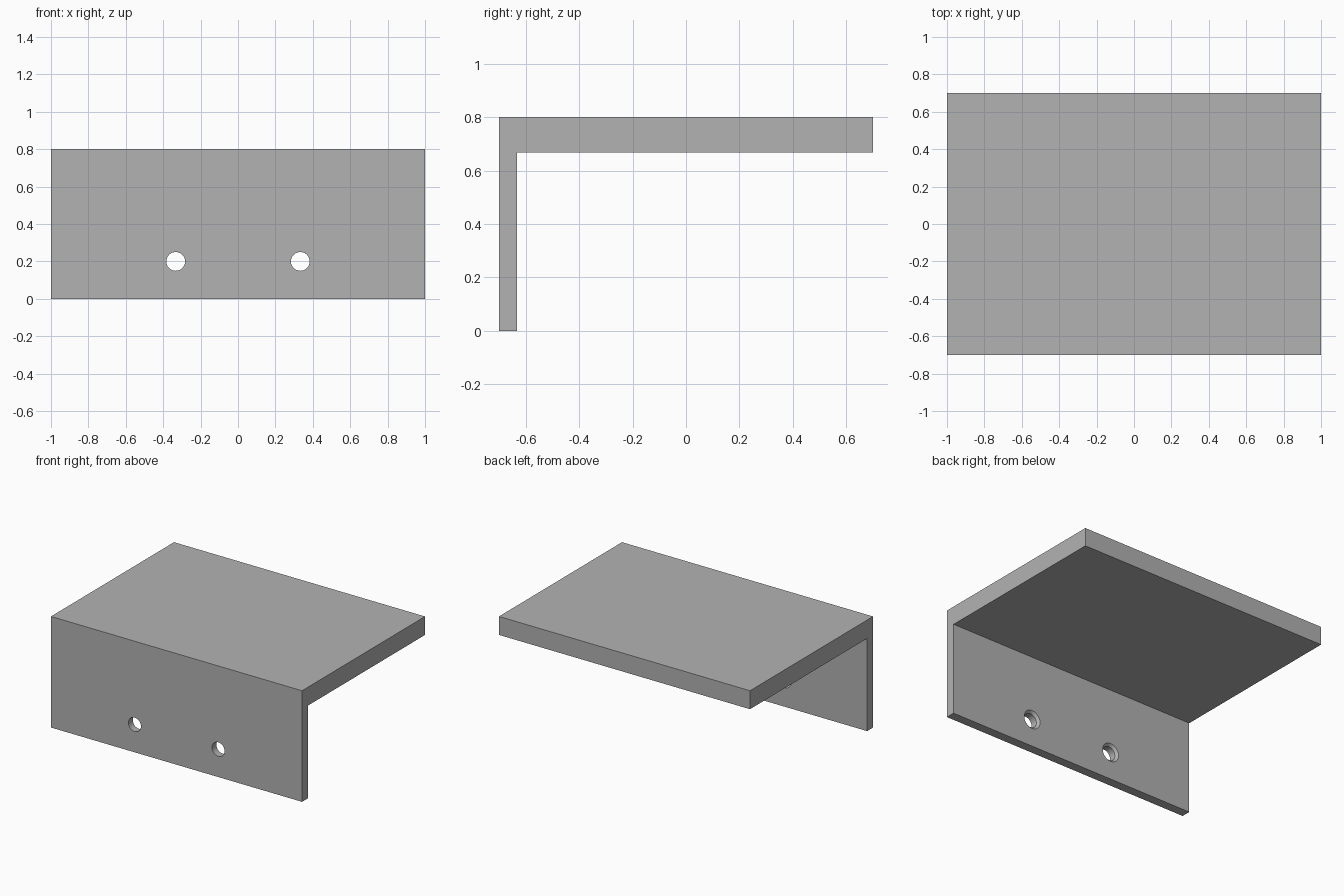
import bpy, bmesh, math

cube = bpy.data.objects.get("Cube")
if cube:
    bpy.data.objects.remove(cube, do_unlink=True)

WIDTH, HEIGHT, HALF_DEPTH = 2.0, 0.8, 0.7
SHELF, LEG = 0.133, 0.067          # thicknesses
HOLE_X, HOLE_Z = 0.333, 0.2
HOLE_R, SINK_R = 0.05, 0.067

grey = bpy.data.materials.new("light grey")
grey.use_nodes = True
colour = (0.448, 0.448, 0.448, 1)
grey.diffuse_color = colour
grey.node_tree.nodes["Principled BSDF"].inputs["Base Color"].default_value = colour


def add_object(name, bm):
    bmesh.ops.recalc_face_normals(bm, faces=bm.faces)
    mesh = bpy.data.meshes.new(name)
    bm.to_mesh(mesh)
    bm.free()
    mesh.materials.append(grey)
    obj = bpy.data.objects.new(name, mesh)
    bpy.context.collection.objects.link(obj)
    return obj


# Bracket: L-shaped side profile extruded across the width
front, back = -HALF_DEPTH, HALF_DEPTH
under = HEIGHT - SHELF
profile = [(front, 0), (front + LEG, 0), (front + LEG, under),
           (back, under), (back, HEIGHT), (front, HEIGHT)]
bm = bmesh.new()
face = bm.faces.new([bm.verts.new((-WIDTH / 2, y, z)) for y, z in profile])
ext = bmesh.ops.extrude_face_region(bm, geom=[face])
moved = [v for v in ext["geom"] if isinstance(v, bmesh.types.BMVert)]
bmesh.ops.translate(bm, verts=moved, vec=(WIDTH, 0, 0))
bracket = add_object("shelf_bracket", bm)


# Screw hole cutter: straight bore that flares at the inner side of the leg
def hole_cutter(name, x, sides=48):
    inner = front + LEG
    flare = SINK_R - HOLE_R
    rings = [(front - 0.1, HOLE_R), (inner - flare, HOLE_R),
             (inner, SINK_R), (inner + 0.05, SINK_R)]
    bm = bmesh.new()
    loops = []
    for y, r in rings:
        angles = [2 * math.pi * i / sides for i in range(sides)]
        loops.append([bm.verts.new((x + r * math.cos(a), y, HOLE_Z + r * math.sin(a)))
                      for a in angles])
    for a, b in zip(loops, loops[1:]):
        for i in range(sides):
            j = (i + 1) % sides
            bm.faces.new((a[i], a[j], b[j], b[i]))
    bm.faces.new(loops[0])
    bm.faces.new(loops[-1])
    cutter = add_object(name, bm)
    cutter.hide_render = True
    return cutter


cutters = [hole_cutter("right_hole_cutter", -HOLE_X),
           hole_cutter("left_hole_cutter", HOLE_X)]
bpy.ops.object.select_all(action='DESELECT')
bracket.select_set(True)
bpy.context.view_layer.objects.active = bracket
for cutter in cutters:
    mod = bracket.modifiers.new(cutter.name, 'BOOLEAN')
    mod.operation = 'DIFFERENCE'
    mod.solver = 'EXACT'
    mod.object = cutter
    bpy.ops.object.modifier_apply(modifier=mod.name)
    bpy.data.objects.remove(cutter, do_unlink=True)

bpy.ops.object.shade_smooth_by_angle(angle=math.radians(30))
